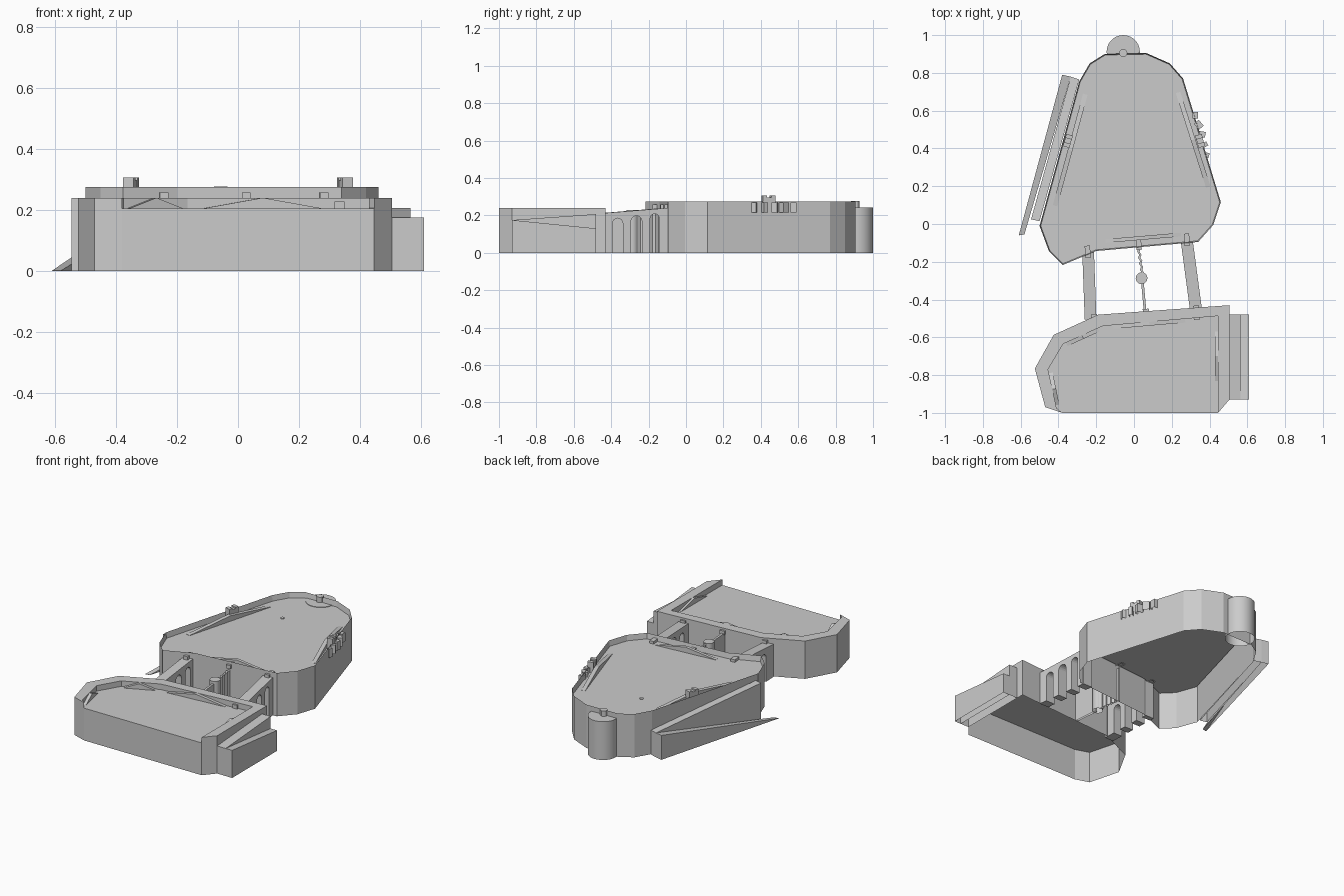
import bpy, bmesh, math
from mathutils import Vector

if "Cube" in bpy.data.objects:
    bpy.data.objects.remove(bpy.data.objects["Cube"])

UP_FLOOR, UP_RIM = 0.24, 0.275
LOW_FLOOR, LOW_RIM = 0.205, 0.24


def finish(name, bm):
    me = bpy.data.meshes.new(name)
    bm.to_mesh(me)
    bm.free()
    ob = bpy.data.objects.new(name, me)
    bpy.context.collection.objects.link(ob)
    return ob


def area(p):
    return sum(a[0] * b[1] - b[0] * a[1] for a, b in zip(p, p[1:] + p[:1]))


def prism(name, pts, tops, z0=0.0, inset=None):
    """Open-bottomed prism over an outline; optional (width, drop) sunken floor."""
    if not isinstance(tops, (list, tuple)):
        tops = [tops] * len(pts)
    pts, tops = list(pts), list(tops)
    if area(pts) < 0:
        pts.reverse()
        tops.reverse()
    bm = bmesh.new()
    lo = [bm.verts.new((x, y, z0)) for x, y in pts]
    hi = [bm.verts.new((x, y, z)) for (x, y), z in zip(pts, tops)]
    n = len(pts)
    for i in range(n):
        j = (i + 1) % n
        if tops[i] - z0 < 1e-6 and tops[j] - z0 < 1e-6:
            continue
        bm.faces.new((lo[i], lo[j], hi[j], hi[i]))
    top = bm.faces.new(hi)
    if inset:
        width, drop = inset
        for w, d in ((width, 0), (0.006, drop)):
            bmesh.ops.inset_region(bm, faces=[top], thickness=w, use_even_offset=True)
            bmesh.ops.translate(bm, verts=top.verts, vec=(0, 0, -d))
    bmesh.ops.remove_doubles(bm, verts=bm.verts, dist=1e-6)
    return finish(name, bm)


def block(name, x, y, sx, sy, z0, z1, angle=0.0):
    c, s = math.cos(angle), math.sin(angle)
    pts = [(x + u * sx / 2 * c - v * sy / 2 * s, y + u * sx / 2 * s + v * sy / 2 * c)
           for u, v in ((-1, -1), (1, -1), (1, 1), (-1, 1))]
    return prism(name, pts, z1, z0)


def disc(name, x, y, r, z0, z1, n=32):
    pts = [(x + r * math.cos(2 * math.pi * i / n), y + r * math.sin(2 * math.pi * i / n))
           for i in range(n)]
    ob = prism(name, pts, z1, z0)
    bpy.context.view_layer.objects.active = ob
    ob.select_set(True)
    bpy.ops.object.shade_smooth_by_angle()
    ob.select_set(False)
    return ob


def stair_bank(name, p, q, inward, floor, rim):
    """Double ramp climbing to the wall walk, highest in the middle."""
    p, q = Vector(p), Vector(q)
    off = (q - p).normalized().orthogonal() * inward
    m = (p + q) / 2
    for k, a in enumerate((p, q)):
        pts = [tuple(v) for v in (a, m, m + off, a + off)]
        prism(f"{name}_{k}", pts, [floor + 0.001, rim, rim, floor + 0.001], floor)


def arched_bridge(name, y0, y1, z0, z1, x0, x1, width, arches):
    """Side profile with arch openings, extruded across and skewed along x."""
    prof = [(y0, 0)]
    for yc, r, top in arches:
        prof.append((yc - r, 0))
        for i in range(9):
            a = math.pi * (1 - i / 8)
            prof.append((yc + r * math.cos(a), top - r + r * math.sin(a)))
        prof.append((yc + r, 0))
    prof += [(y1, 0), (y1, z1), (y0, z0)]
    bm = bmesh.new()
    sides = []
    for w in (-width / 2, width / 2):
        sides.append([bm.verts.new((x0 + (x1 - x0) * (y - y0) / (y1 - y0) + w, y, z))
                      for y, z in prof])
    n = len(prof)
    bm.faces.new(sides[0][::-1])
    bm.faces.new(sides[1])
    for i in range(n):
        j = (i + 1) % n
        bm.faces.new((sides[0][i], sides[0][j], sides[1][j], sides[1][i]))
    bmesh.ops.recalc_face_normals(bm, faces=bm.faces)
    return finish(name, bm)


# Upper plateau: hollow shell with raised rim and sunken floor
upper = [(-0.50, -0.01), (-0.45, -0.145), (-0.377, -0.217), (-0.20, -0.143), (0.34, -0.095),
         (0.42, -0.005), (0.46, 0.115), (0.26, 0.77), (0.19, 0.85), (0.065, 0.905),
         (-0.155, 0.90), (-0.235, 0.85), (-0.29, 0.755)]
prism("upper_plateau", upper, UP_RIM, inset=(0.035, UP_RIM - UP_FLOOR))
disc("floor_well", -0.105, 0.595, 0.012, UP_FLOOR, UP_FLOOR + 0.004, 12)

# Round tower at the back
disc("back_tower", -0.057, 0.912, 0.088, 0, 0.243)
disc("tower_door", -0.057, 0.905, 0.022, 0.24, 0.277, 12)

# Lower plateau: base and a rim that is open at the front
lower = [(-0.38, -1.0), (-0.47, -0.97), (-0.525, -0.765), (-0.425, -0.587),
         (-0.19, -0.48), (0.505, -0.43), (0.505, -0.93), (0.445, -1.0)]
prism("lower_plateau", lower, LOW_FLOOR)
inner = [(0.445, -0.487), (-0.165, -0.54), (-0.375, -0.635), (-0.455, -0.77), (-0.41, -0.975)]
prism("lower_rim", lower + inner, LOW_RIM, LOW_FLOOR)

# Stair banks inside the walls
stair_bank("upper_bank_right", (0.405, 0.20), (0.245, 0.70), 0.025, UP_FLOOR, UP_RIM)
stair_bank("upper_bank_left", (-0.27, 0.69), (-0.43, 0.10), 0.025, UP_FLOOR, UP_RIM)
stair_bank("upper_bank_front", (-0.15, -0.10), (0.25, -0.066), 0.02, UP_FLOOR, UP_RIM)
stair_bank("lower_bank_back", (0.27, -0.502), (-0.11, -0.535), 0.02, LOW_FLOOR, LOW_RIM)
stair_bank("lower_bank_right", (0.445, -0.83), (0.445, -0.57), 0.015, LOW_FLOOR, LOW_RIM)
stair_bank("lower_bank_left", (-0.19, -0.551), (-0.36, -0.628), 0.02, LOW_FLOOR, LOW_RIM)
stair_bank("lower_bank_corner", (-0.45, -0.79), (-0.415, -0.96), 0.02, LOW_FLOOR, LOW_RIM)

# Right switchback ramp
prism("right_ramp_outer", [(0.565, -0.93), (0.61, -0.93), (0.61, -0.48), (0.565, -0.48)],
      [0.175, 0.175, 0.13, 0.13])
prism("right_ramp_inner", [(0.505, -0.93), (0.565, -0.93), (0.565, -0.48), (0.505, -0.48)],
      [0.175, 0.175, 0.207, 0.207])

# Left switchback ramp
prism("left_ramp_outer", [(-0.61, -0.06), (-0.58, -0.055), (-0.335, 0.78), (-0.38, 0.79)],
      [0.001, 0.001, 0.155, 0.155])
prism("left_ramp_inner", [(-0.545, 0.025), (-0.50, 0.015), (-0.29, 0.765), (-0.335, 0.78)],
      [0.24, 0.24, 0.155, 0.155])

# Arched bridges
arches = [(-0.365, 0.027, 0.185), (-0.265, 0.029, 0.198), (-0.167, 0.025, 0.208)]
arched_bridge("right_bridge", -0.445, -0.095, 0.212, 0.24, 0.327, 0.28, 0.064, arches)
arched_bridge("left_bridge", -0.505, -0.145, 0.208, 0.238, -0.23, -0.243, 0.062,
              [(y - 0.035, r, t - 0.004) for y, r, t in arches])

# Centre crossing: round pier, straight wall and a jagged broken wall
disc("centre_pier", 0.04, -0.287, 0.031, 0, 0.228, 20)
prism("centre_wall_straight", [(0.052, -0.465), (0.066, -0.465), (0.051, -0.30), (0.037, -0.30)], 0.212)
rows = [(0.022 + 0.022 * i / 9 + (0.004 if i % 2 else -0.004), -0.115 - 0.016 * i) for i in range(10)]
prism("centre_wall_jagged", [(x - 0.006, y) for x, y in rows] +
      [(x + 0.006, y) for x, y in reversed(rows)], 0.222)

# Gates where the crossings meet the walls
for i, (xu, yu, xl, yl) in enumerate(((-0.245, -0.147, -0.21, -0.515), (0.025, -0.105, 0.065, -0.487),
                                      (0.28, -0.083, 0.33, -0.47))):
    block(f"upper_gate_{i}", xu, yu, 0.028, 0.064, UP_FLOOR - 0.005, UP_RIM - 0.018, 0.08)
    block(f"lower_gate_{i}", xl, yl, 0.032, 0.076, LOW_FLOOR, LOW_RIM - 0.012, 0.08)

# Gatehouses on the side walls, each with two posts
for side, name in ((-1, "left"), (1, "right")):
    ang = side * 0.28
    block(f"{name}_gatehouse", side * 0.35, 0.44, 0.034, 0.06, UP_FLOOR, 0.297, ang)
    for k in (-1, 1):
        block(f"{name}_gatehouse_post_{k}", side * (0.35 - k * 0.006), 0.44 + k * 0.022,
              0.036, 0.022, UP_FLOOR, 0.306, ang)

# Rough rocks on the right wall
for i, (x, y, s) in enumerate(((0.325, 0.575, 0.028), (0.343, 0.525, 0.034), (0.36, 0.475, 0.03),
                               (0.375, 0.42, 0.024), (0.388, 0.365, 0.02))):
    block(f"wall_rock_{i}", x, y, s, s * 1.2, 0.215, 0.27, i * 0.7)
